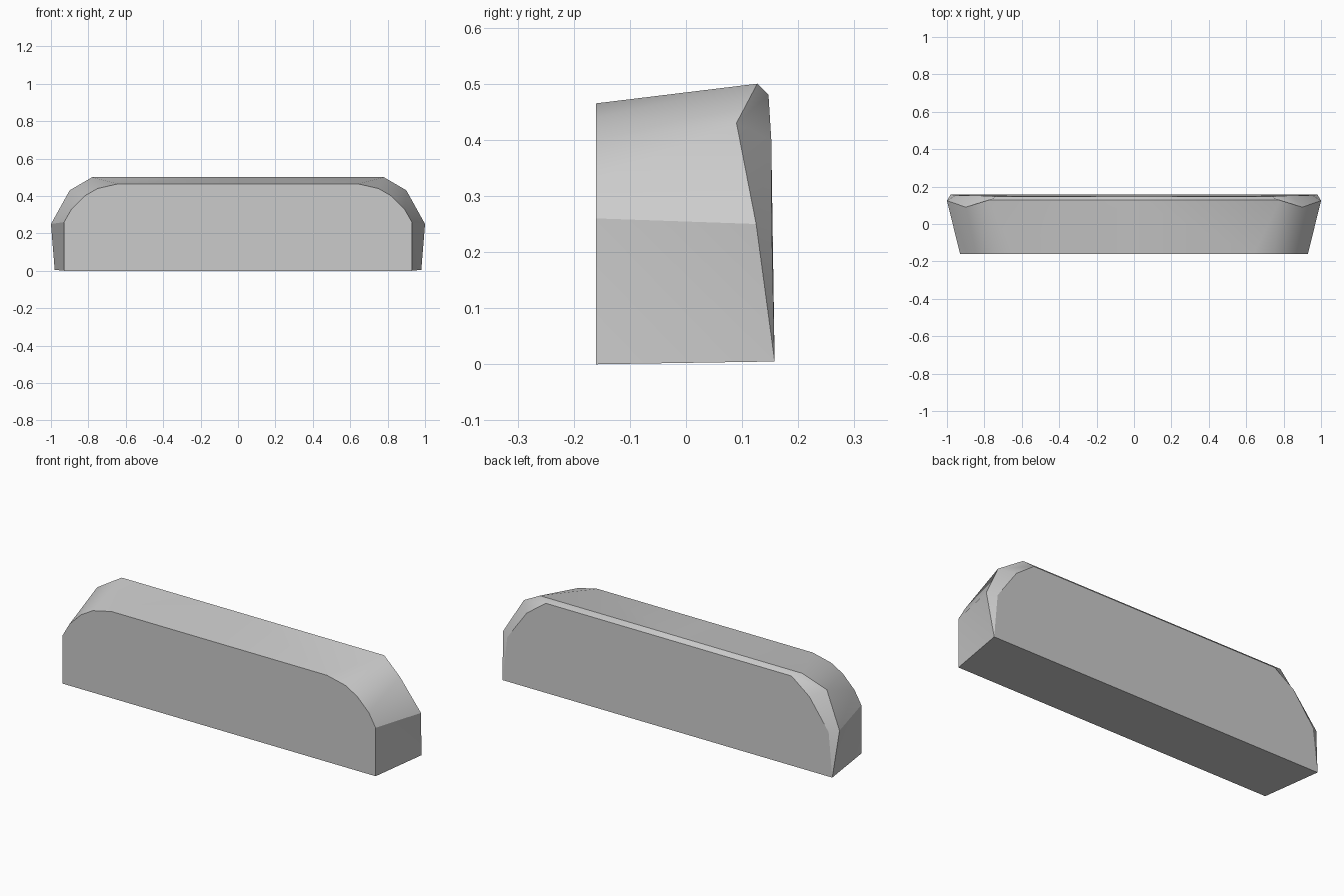
import bpy
import bmesh
import math

cube = bpy.data.objects.get("Cube")
if cube:
    bpy.data.objects.remove(cube, do_unlink=True)

# One plain grey for the whole block
grey = bpy.data.materials.new("light grey")
grey.use_nodes = True
grey.diffuse_color = (0.6, 0.6, 0.6, 1)
grey.node_tree.nodes["Principled BSDF"].inputs["Base Color"].default_value = (0.6, 0.6, 0.6, 1)

# Half outlines, from the lower corner round the shoulder to the middle
front_outline = [(0.93, 0), (0.93, 0.26), (0.89, 0.33), (0.82, 0.4), (0.75, 0.44), (0.64, 0.465), (0, 0.465)]
rim_outline = [(0.98, 0.158, 0.005), (1, 0.125, 0.25), (0.9, 0.09, 0.43), (0.78, 0.127, 0.5), (0, 0.127, 0.5)]
back_outline = [(0.955, 0.153, 0.24), (0.84, 0.152, 0.4), (0.73, 0.147, 0.48), (0, 0.147, 0.48)]

bm = bmesh.new()
front = [bm.verts.new((x, -0.16, z)) for x, z in front_outline]
rim = [bm.verts.new(p) for p in rim_outline]
back = [rim[0]] + [bm.verts.new(p) for p in back_outline]
front_foot = bm.verts.new((0, -0.16, 0))
back_foot = bm.verts.new((0, 0.158, 0.005))


def add_face(*verts):
    bm.faces.new(verts)


# Front, back and underside
add_face(front_foot, *front)
add_face(back_foot, *back)
add_face(front_foot, front[0], rim[0], back_foot)

# Tapered side and rounded shoulder, then the top
add_face(front[0], front[1], rim[0])
add_face(front[1], rim[1], rim[0])
add_face(front[1], front[2], rim[1])
add_face(front[2], rim[2], rim[1])
add_face(front[2], front[3], rim[2])
add_face(front[3], front[4], rim[2])
add_face(front[4], rim[3], rim[2])
add_face(front[4], front[5], rim[3])
add_face(front[5], front[6], rim[4], rim[3])

# Bevel between the rim and the back
add_face(rim[0], rim[1], back[1])
for i in range(1, 4):
    add_face(rim[i], rim[i + 1], back[i + 1], back[i])

# Close the middle for consistent normals, then open it again for mirroring
cap = bm.faces.new((front_foot, front[6], rim[4], back[4], back_foot))
bmesh.ops.recalc_face_normals(bm, faces=bm.faces)
bmesh.ops.delete(bm, geom=[cap], context='FACES_ONLY')

mesh = bpy.data.meshes.new("tapered_block")
bm.to_mesh(mesh)
bm.free()
mesh.materials.append(grey)
block = bpy.data.objects.new("tapered_block", mesh)
bpy.context.collection.objects.link(block)

# Smooth the rounded shoulder but keep the bevel crisp
bpy.ops.object.select_all(action='DESELECT')
block.select_set(True)
bpy.context.view_layer.objects.active = block
bpy.ops.object.shade_smooth_by_angle(angle=math.radians(30))

mirror = block.modifiers.new("Mirror", 'MIRROR')
mirror.use_clip = True
